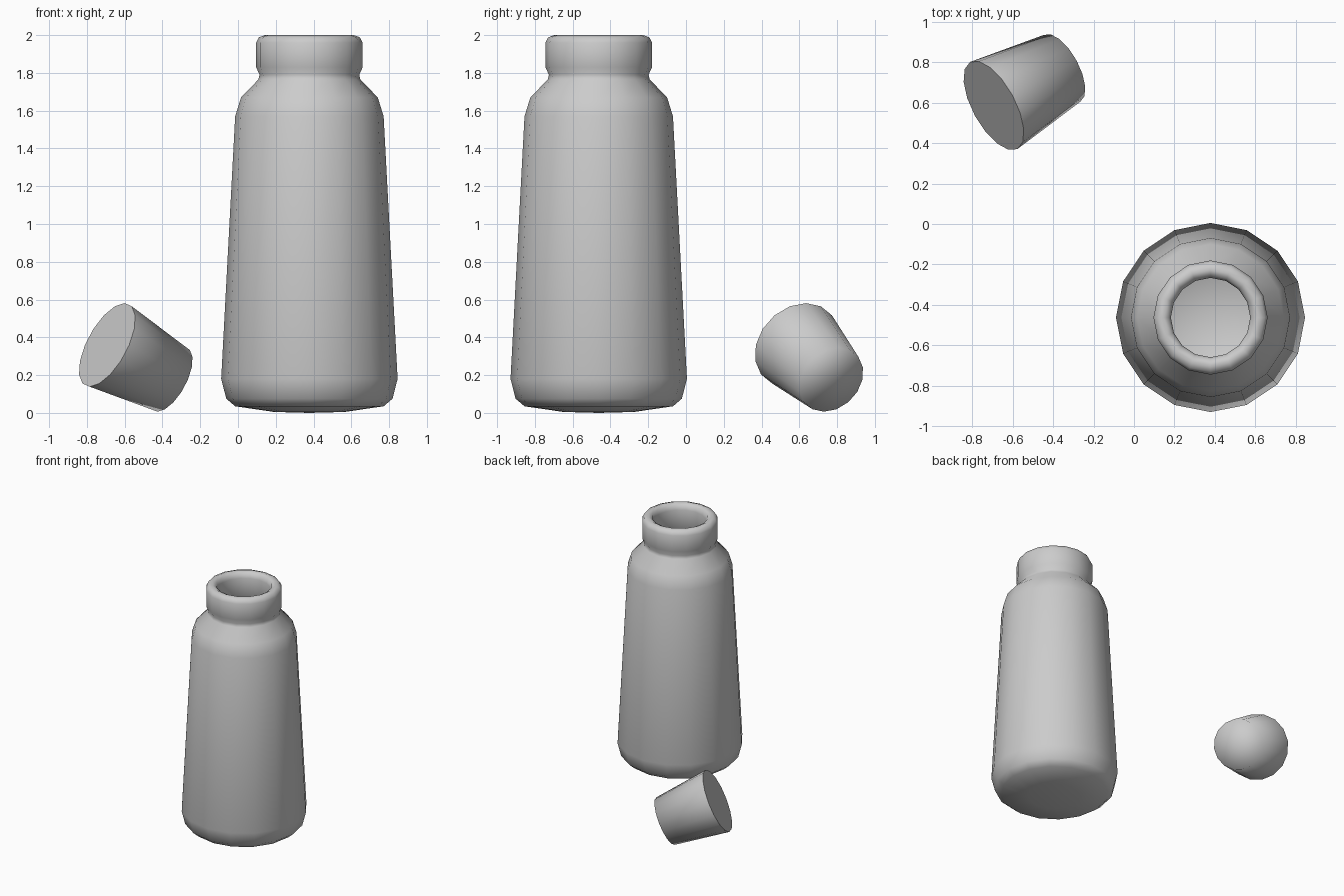
import bpy, bmesh, math
from mathutils import Vector

if "Cube" in bpy.data.objects:
    bpy.data.objects.remove(bpy.data.objects["Cube"])

SIDES = 16


def lathe(name, profile, sharp_rings=()):
    """Revolve (radius, z) points around z; radius 0 makes a pole."""
    bm = bmesh.new()
    rings = []
    for r, z in profile:
        if r == 0:
            rings.append([bm.verts.new((0, 0, z))] * SIDES)
        else:
            rings.append([bm.verts.new((r * math.cos(a), r * math.sin(a), z))
                          for a in (2 * math.pi * i / SIDES for i in range(SIDES))])
    for low, high in zip(rings, rings[1:]):
        for i in range(SIDES):
            j = (i + 1) % SIDES
            corners = list(dict.fromkeys((low[i], low[j], high[j], high[i])))
            bm.faces.new(corners).smooth = True
    for k in sharp_rings:
        for i in range(SIDES):
            edge = bm.edges.get((rings[k][i], rings[k][(i + 1) % SIDES]))
            edge.smooth = False
    bmesh.ops.recalc_face_normals(bm, faces=bm.faces)
    mesh = bpy.data.meshes.new(name)
    bm.to_mesh(mesh)
    bm.free()
    obj = bpy.data.objects.new(name, mesh)
    bpy.context.collection.objects.link(obj)
    return obj


# Bottle: outer wall from base to lip, then back down the hollow inside
outer = [(0, 0), (0.187, 0.005), (0.393, 0.035), (0.44, 0.075), (0.467, 0.18),
         (0.393, 1.57), (0.362, 1.67), (0.27, 1.765), (0.264, 1.79),
         (0.282, 1.83), (0.282, 1.96), (0.268, 1.988), (0.235, 2.0)]
inner = [(0.207, 1.985), (0.196, 1.95), (0.196, 1.76), (0.32, 1.64),
         (0.355, 1.55), (0.425, 0.18), (0.36, 0.07), (0, 0.045)]
bottle = lathe("bottle", outer + inner)
bottle.location = (0.378, -0.462, 0)

# Stopper: tapered plug lying tilted beside the bottle
wide_end = Vector((-0.693, 0.585, 0.36))
narrow_end = Vector((-0.355, 0.769, 0.176))
axis = narrow_end - wide_end
stopper = lathe("stopper", [(0, 0), (0.245, 0), (0.188, axis.length), (0, axis.length)],
                sharp_rings=(1,))
stopper.location = wide_end
stopper.rotation_euler = axis.to_track_quat('Z', 'Y').to_euler()
